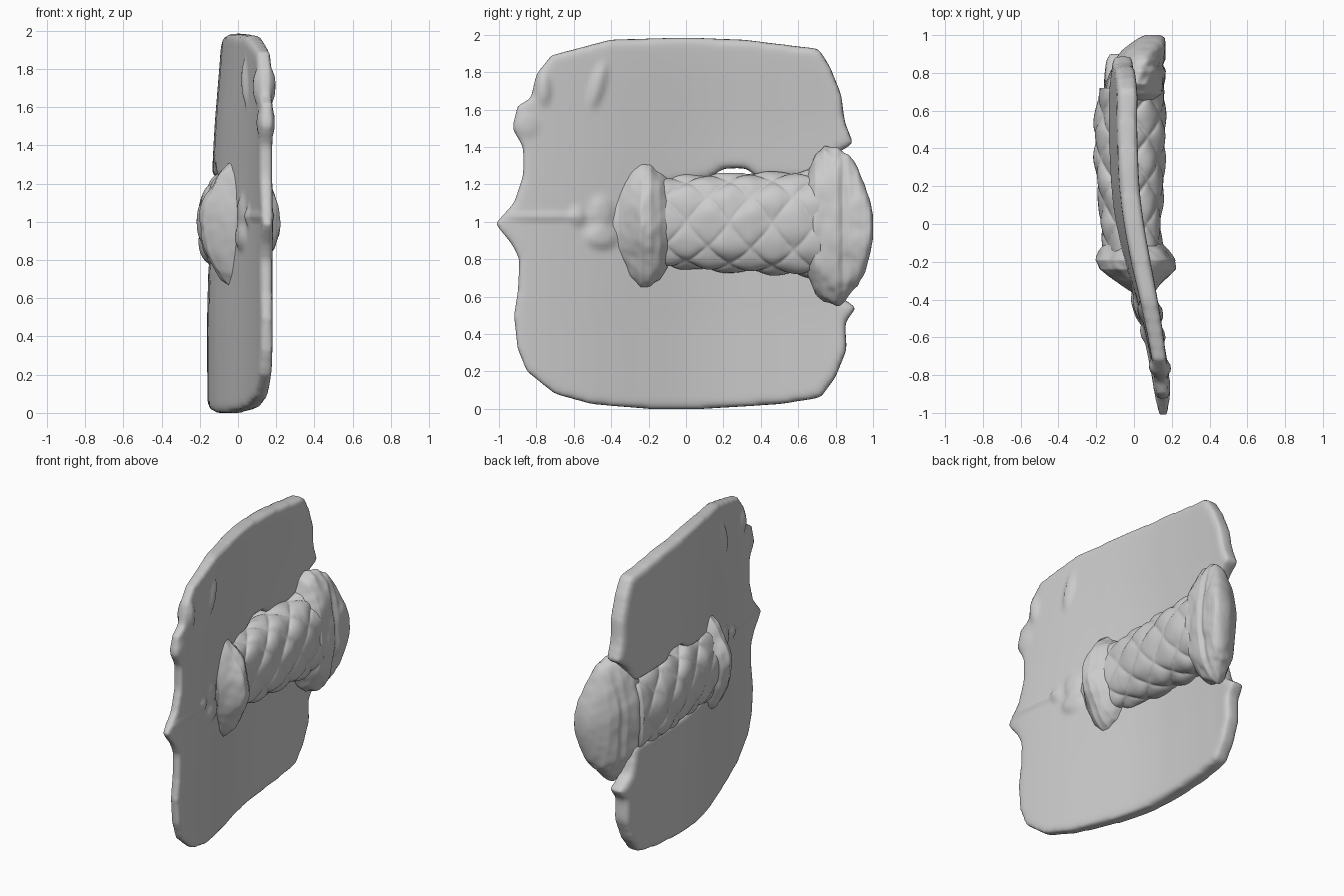
import bpy, bmesh, math
from mathutils import Vector, noise

if "Cube" in bpy.data.objects:
    bpy.data.objects.remove(bpy.data.objects["Cube"])


def lerp(table, t):
    if t <= table[0][0]:
        return table[0][1]
    for (a, u), (b, v) in zip(table, table[1:]):
        if t <= b:
            return u + (v - u) * (t - a) / (b - a)
    return table[-1][1]


def finish(name, bm):
    bmesh.ops.recalc_face_normals(bm, faces=bm.faces[:])
    me = bpy.data.meshes.new(name)
    bm.to_mesh(me)
    bm.free()
    for p in me.polygons:
        p.use_smooth = True
    ob = bpy.data.objects.new(name, me)
    bpy.context.collection.objects.link(ob)
    return ob


def loft(name, sections, power, relief, rows=60, cols=96):
    """Closed body along y; each section is (y, centre x, centre z, half width, half height)."""
    bm = bmesh.new()
    tab = [[(s[0], s[k]) for s in sections] for k in range(1, 5)]
    y0, y1 = sections[0][0], sections[-1][0]
    rings = []
    for i in range(rows + 1):
        y = y0 + (y1 - y0) * i / rows
        cx, cz, rx, rz = (lerp(t, y) for t in tab)
        ring = []
        for j in range(cols):
            a = 2 * math.pi * j / cols
            c, s = math.cos(a), math.sin(a)
            x = math.copysign(abs(c) ** power, c) * rx
            z = math.copysign(abs(s) ** power, s) * rz
            k = 1 + relief(y, a, Vector((x, y, z)))
            ring.append(bm.verts.new((cx + x * k, y, cz + z * k)))
        rings.append(ring)
    for r, q in zip(rings, rings[1:]):
        for j in range(cols):
            n = (j + 1) % cols
            bm.faces.new((r[j], r[n], q[n], q[j]))
    bm.faces.new(rings[0])
    bm.faces.new(rings[-1])
    return finish(name, bm)


# Plate: flat outline (y, z) with a notch hidden in the grip and a narrow slit above it
outline = [(-.2, 0), (-.5, .025), (-.7, .08), (-.85, .2), (-.9, .32), (-.92, .5),
           (-.9, .62), (-.89, .8), (-.93, .88), (-1.02, .99), (-.92, 1.1), (-.87, 1.25),
           (-.87, 1.4), (-.93, 1.5), (-.9, 1.62), (-.83, 1.66), (-.8, 1.79), (-.72, 1.89),
           (-.4, 1.975), (0, 1.985), (.3, 1.975), (.71, 1.925), (.77, 1.83), (.83, 1.68),
           (.85, 1.53), (.895, 1.42), (.8, 1.36), (.72, 1.23), (.38, 1.24), (.32, 1.287),
           (.2, 1.285), (.12, 1.23), (-.1, 1.2), (-.1, .8), (.75, .8), (.8, .62), (.91, .54),
           (.85, .46), (.86, .32), (.8, .17), (.72, .06), (.5, .025), (.1, 0)]
bm = bmesh.new()
face = bm.faces.new([bm.verts.new((-.05, y, z)) for y, z in outline])
ext = bmesh.ops.extrude_face_region(bm, geom=[face])
for v in ext['geom']:
    if isinstance(v, bmesh.types.BMVert):
        v.co.x = .05
bmesh.ops.triangulate(bm, faces=bm.faces[:])
blank = finish("plate_blank", bm)
rm = blank.modifiers.new("remesh", 'REMESH')
rm.mode = 'VOXEL'
rm.voxel_size = .018
sm = blank.modifiers.new("soften", 'SMOOTH')
sm.factor = .5
sm.iterations = 9
dg = bpy.context.evaluated_depsgraph_get()
bm = bmesh.new()
bm.from_mesh(bpy.data.meshes.new_from_object(blank.evaluated_get(dg)))
bpy.data.objects.remove(blank)

# Bend the plate, thin it toward the front and raise small lumps on both sides
bend = [(-1, .155), (-.8, .145), (-.6, .115), (-.4, .075), (-.2, .03), (0, -.01),
        (.2, -.035), (.5, -.045), (.8, -.04), (.9, -.025)]
thick = [(-1, .55), (-.85, .7), (-.5, .9), (-.2, 1.05), (.9, 1.1)]
# lean: sideways shift by height, fading out toward the front
lean = [(0, -.062), (.5, -.064), (1, -.05), (1.5, -.025), (1.9, .008), (2, .012)]
fade = [(-.9, 0), (-.5, .3), (0, .9), (.2, 1)]
# lumps: y, z, half length y, half length z, slant, height
lumps = [(-.47, 1.73, .035, .11, .25, .02), (-.76, 1.71, .035, .08, 0, .02),
         (-.85, 1.52, .06, .06, 0, .01), (-.75, 1.03, .22, .02, 0, .01),
         (-.58, 1.03, .04, .05, 0, .015), (-.45, .92, .08, .06, 0, .025),
         (-.45, 1.05, .06, .08, 0, .02)]
for v in bm.verts:
    x, y, z = v.co
    side = max(-1, min(1, x / .04))
    x *= lerp(thick, y)
    for ly, lz, sy, sz, slant, h in lumps:
        d = ((y - ly - slant * (z - lz)) / sy) ** 2 + ((z - lz) / sz) ** 2
        x += side * h * math.exp(-d * d)
    steps = (-.08, -.04, 0, .04, .08)
    bow = sum(lerp(bend, y + d) for d in steps) / 5
    tilt = sum(lerp(lean, z + d) for d in steps) / 5
    v.co.x = x + bow + lerp(fade, y) * tilt
finish("plate", bm)


# Grip: oval bar with a criss-cross pillow pattern
def lattice(y, a, p):
    u = math.pi * y / .23
    pillow = abs(math.sin(u + 3 * a)) * abs(math.sin(u - 3 * a))
    return -.05 + .1 * pillow ** .5 + .05 * noise.noise(p * 9)


loft("grip", [(-.18, 0, 1, .15, .235), (0, -.015, 1, .16, .245), (.3, -.02, .995, .18, .26),
              (.5, -.022, .99, .187, .268), (.72, -.012, .985, .168, .28)], .9, lattice, 130, 160)


def rough(y, a, p):
    return .09 * noise.noise(p * 7) + .03 * noise.noise(p * 19)


# Guard: flared diamond collar where grip meets plate
loft("guard", [(-.42, .06, .98, .035, .1), (-.36, .05, .99, .06, .2), (-.3, .03, .99, .13, .29),
               (-.24, .015, .985, .2, .33), (-.19, .01, .985, .21, .335),
               (-.14, .005, .985, .185, .3), (-.1, 0, 1, .15, .24)], 1.15, rough)

# Pommel: tall end cap with a raised rim, its far end swept to one side
loft("pommel", [(.65, -.01, .99, .14, .28), (.69, 0, .985, .16, .37), (.74, .005, .985, .155, .42),
                (.81, .02, .97, .145, .425), (.84, .025, .97, .125, .4), (.87, .035, .97, .13, .375),
                (.92, .055, .965, .115, .31), (.96, .08, .965, .09, .22), (.985, .095, .97, .07, .14),
                (1.0, .1, .97, .04, .06)], 1.0, rough)
